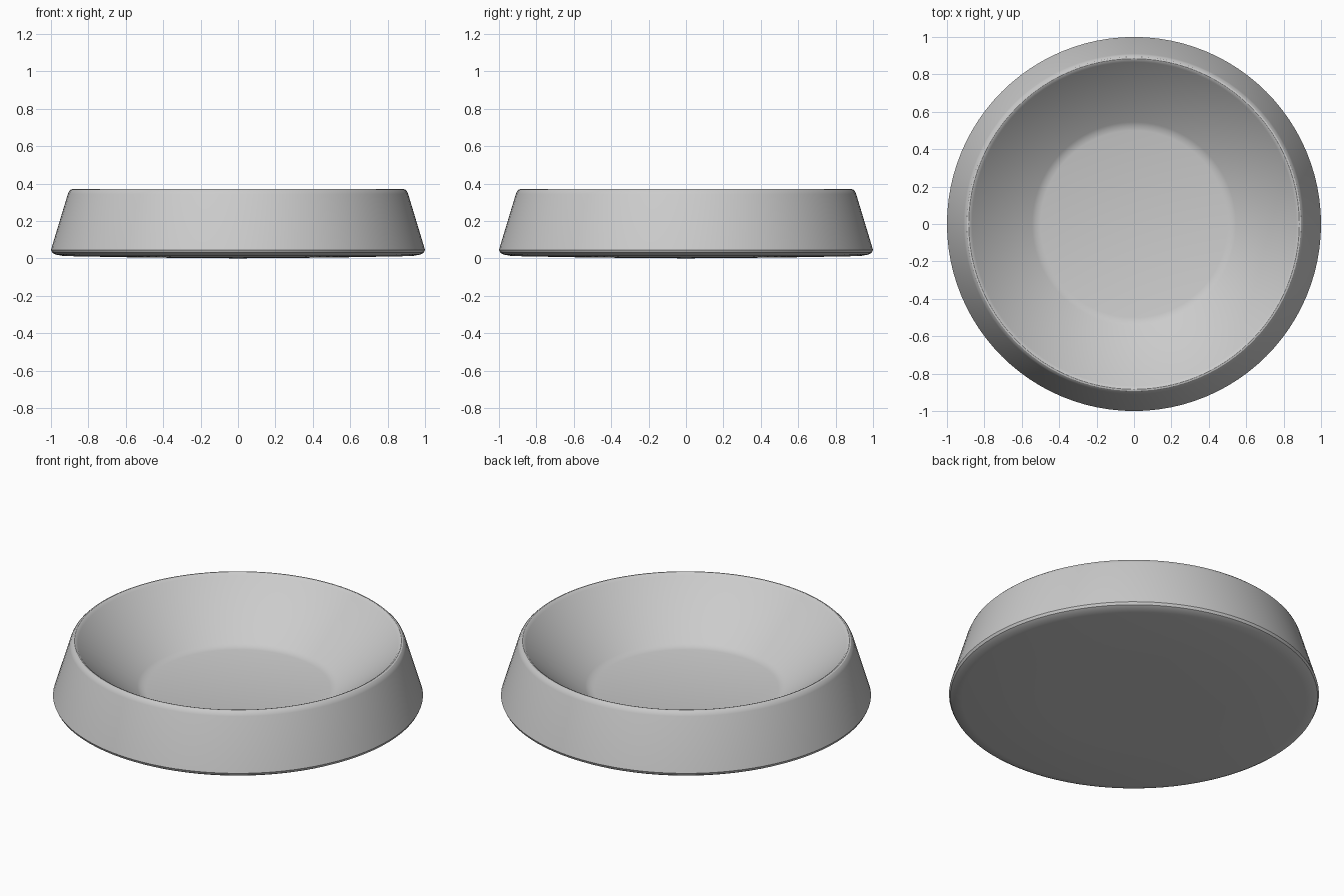
import bpy, bmesh, math

if "Cube" in bpy.data.objects:
    bpy.data.objects.remove(bpy.data.objects["Cube"])

# Bowl cross-section (radius, height): underside, outer wall, rim, inner wall, floor
profile = [(0.0, 0.0), (0.5, 0.004), (0.93, 0.012), (0.975, 0.02), (0.993, 0.03),
           (1.0, 0.045), (0.91, 0.343), (0.903, 0.358), (0.893, 0.368),
           (0.884, 0.37), (0.874, 0.366), (0.866, 0.356),
           (0.545, 0.1), (0.525, 0.09), (0.5, 0.084), (0.0, 0.08)]
SEGMENTS = 96

bm = bmesh.new()
rings = []
for r, z in profile:
    if r == 0:
        rings.append([bm.verts.new((0, 0, z))] * SEGMENTS)
    else:
        rings.append([bm.verts.new((r * math.cos(2 * math.pi * i / SEGMENTS),
                                    r * math.sin(2 * math.pi * i / SEGMENTS), z))
                      for i in range(SEGMENTS)])

# Skin neighbouring rings, collapsing to triangles at the centre
for low, high in zip(rings, rings[1:]):
    for i in range(SEGMENTS):
        j = (i + 1) % SEGMENTS
        bm.faces.new(dict.fromkeys((low[i], low[j], high[j], high[i])))
bmesh.ops.recalc_face_normals(bm, faces=bm.faces)

mesh = bpy.data.meshes.new("bowl")
bm.to_mesh(mesh)
bm.free()
bowl = bpy.data.objects.new("bowl", mesh)
bpy.context.collection.objects.link(bowl)
bpy.context.view_layer.objects.active = bowl
bowl.select_set(True)
bpy.ops.object.shade_smooth_by_angle(angle=math.radians(30))
